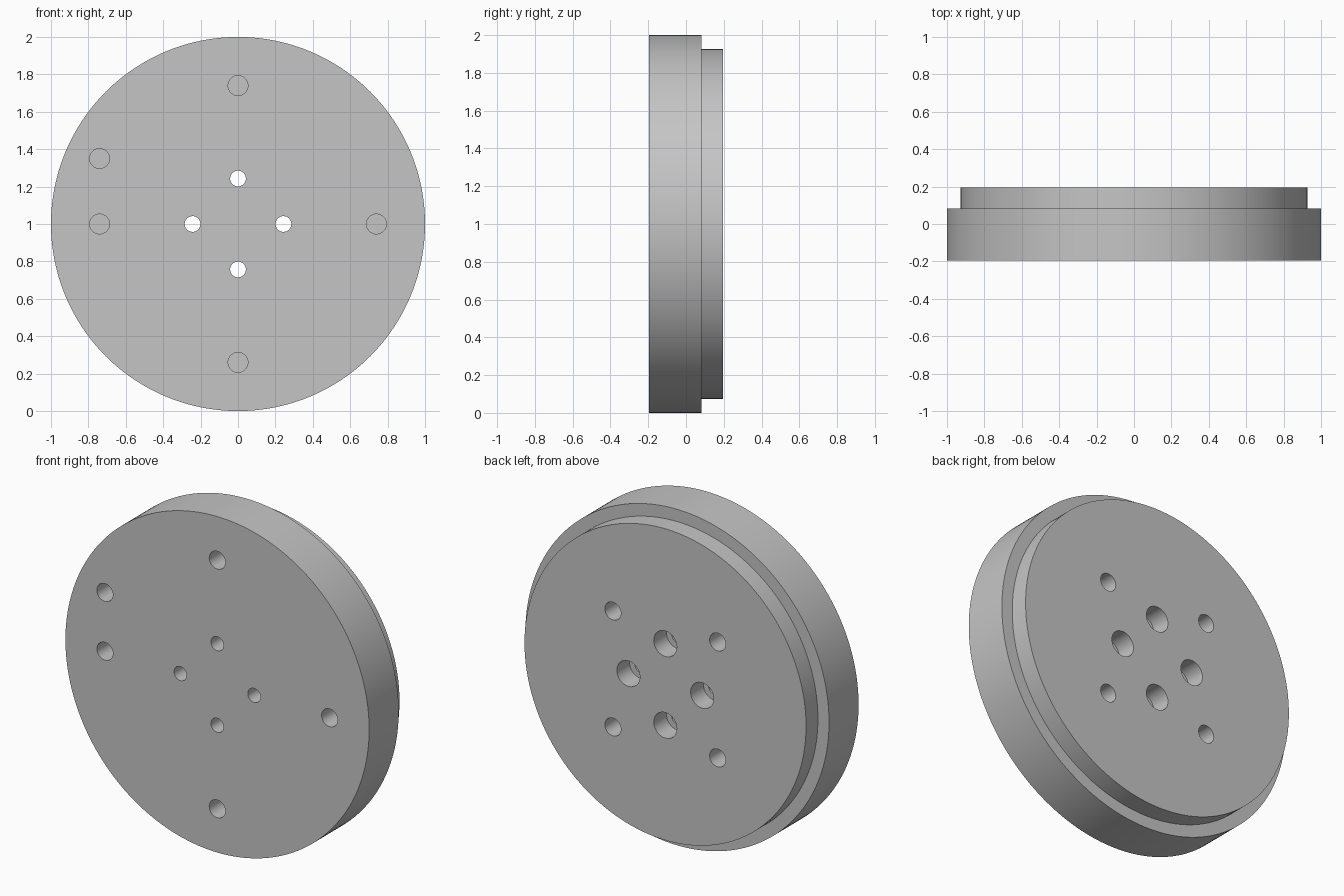
import bpy
import bmesh
from math import cos, sin, pi, radians

cube = bpy.data.objects.get("Cube")
if cube:
    bpy.data.objects.remove(cube, do_unlink=True)

FRONT, STEP, BACK = -0.195, 0.083, 0.195
MID = 1.0          # height of the disc axis
OVER = 0.05        # cutters reach past the surface

grey = bpy.data.materials.new("plain grey")
grey.use_nodes = True
grey.diffuse_color = (0.56, 0.56, 0.56, 1)
grey.node_tree.nodes["Principled BSDF"].inputs["Base Color"].default_value = grey.diffuse_color


def turn(bm, profile, x=0.0, z=0.0, sides=48):
    """Closed solid turned about the y direction from (radius, y) pairs."""
    rings = []
    for r, y in profile:
        rings.append([bm.verts.new((x + r * cos(2 * pi * i / sides), y,
                                    MID + z + r * sin(2 * pi * i / sides)))
                      for i in range(sides)])
    for a, b in zip(rings, rings[1:]):
        for i in range(sides):
            j = (i + 1) % sides
            bm.faces.new((a[i], a[j], b[j], b[i]))
    bm.faces.new(rings[0])
    bm.faces.new(rings[-1])


def make_object(name, bm):
    bmesh.ops.recalc_face_normals(bm, faces=bm.faces)
    mesh = bpy.data.meshes.new(name)
    bm.to_mesh(mesh)
    bm.free()
    mesh.materials.append(grey)
    obj = bpy.data.objects.new(name, mesh)
    bpy.context.collection.objects.link(obj)
    return obj


# Stepped disc: wide front flange with a narrower back boss
bm = bmesh.new()
turn(bm, [(1, FRONT), (1, STEP), (0.927, STEP), (0.927, BACK)], sides=192)
disc = make_object("stepped_disc", bm)

# Hole cutters
bm = bmesh.new()
DEPTH = 0.24
BORE = 0.243       # offset of the counterbored holes
RIM = 0.74         # offset of the front blind holes
PIN = 0.345        # offset of the back blind holes

# Through holes, counterbored from the back
for x, z in [(BORE, 0), (-BORE, 0), (0, BORE), (0, -BORE)]:
    floor = BACK - 0.12
    turn(bm, [(0.042, FRONT - OVER), (0.042, floor),
              (0.076, floor), (0.076, BACK + OVER)], x, z)

# Blind holes in the front, with one extra off-axis hole
for x, z in [(RIM, 0), (-RIM, 0), (0, RIM), (0, -RIM), (-RIM, 0.35)]:
    turn(bm, [(0.053, FRONT - OVER), (0.053, FRONT + DEPTH)], x, z)

# Blind holes in the back, in a square
for x in (PIN, -PIN):
    for z in (PIN, -PIN):
        turn(bm, [(0.053, BACK - DEPTH), (0.053, BACK + OVER)], x, z)

cutter = make_object("hole_cutter", bm)
cutter.hide_render = True

# Cut the holes, then discard the cutter
cut = disc.modifiers.new("holes", "BOOLEAN")
cut.operation = "DIFFERENCE"
cut.solver = "EXACT"
cut.object = cutter
bpy.ops.object.select_all(action="DESELECT")
disc.select_set(True)
bpy.context.view_layer.objects.active = disc
bpy.ops.object.modifier_apply(modifier=cut.name)
bpy.data.objects.remove(cutter, do_unlink=True)

bpy.ops.object.shade_smooth_by_angle(angle=radians(30))
